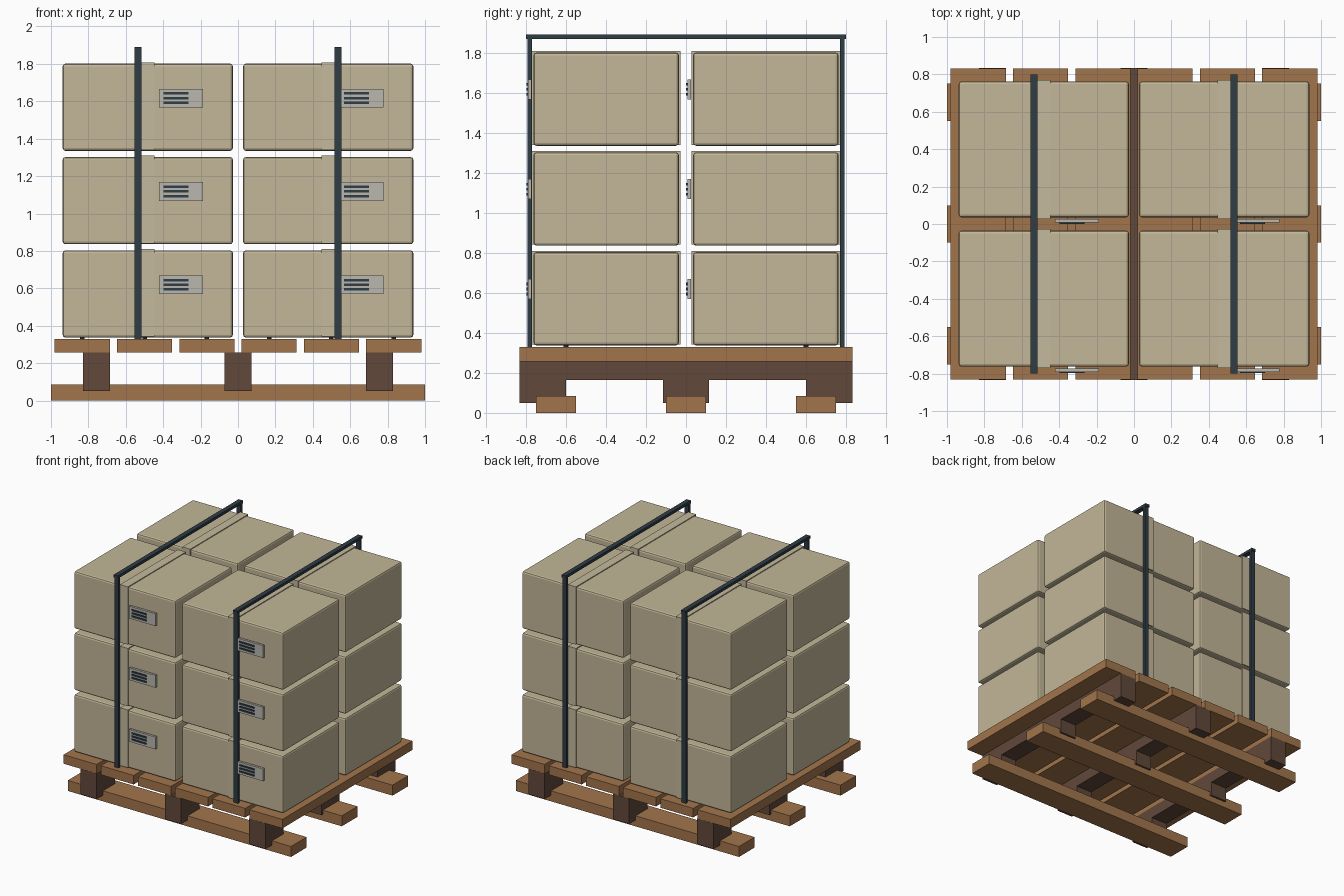
import bpy
import bmesh

cube = bpy.data.objects.get("Cube")
if cube:
    bpy.data.objects.remove(cube, do_unlink=True)


def material(name, rgb):
    """Flat material from 0-255 display values, stored as linear colour."""
    linear = [((c / 255 + 0.055) / 1.055) ** 2.4 for c in rgb] + [1.0]
    mat = bpy.data.materials.new(name)
    mat.use_nodes = True
    mat.diffuse_color = linear
    bsdf = next(n for n in mat.node_tree.nodes if n.type == "BSDF_PRINCIPLED")
    bsdf.inputs["Base Color"].default_value = linear
    return mat


CARDBOARD = material("cardboard", (195, 183, 152))
TAPE = material("packing tape", (197, 186, 157))
WOOD = material("light wood", (162, 117, 76))
DARK_WOOD = material("dark wood", (97, 72, 58))
STRAP = material("dark strap", (46, 60, 69))
LABEL = material("grey label", (186, 183, 174))


def add_object(name, bm, mat):
    mesh = bpy.data.meshes.new(name)
    bmesh.ops.recalc_face_normals(bm, faces=bm.faces)
    bm.to_mesh(mesh)
    bm.free()
    mesh.materials.append(mat)
    obj = bpy.data.objects.new(name, mesh)
    bpy.context.scene.collection.objects.link(obj)
    return obj


def block(name, x, y, z, mat, bevel=0):
    """Box spanning the (low, high) pairs x, y and z."""
    bm = bmesh.new()
    bmesh.ops.create_cube(bm, size=1)
    for v in bm.verts:
        for axis, (low, high) in enumerate((x, y, z)):
            v.co[axis] = high if v.co[axis] > 0 else low
    obj = add_object(name, bm, mat)
    if bevel:
        mod = obj.modifiers.new("soft edges", "BEVEL")
        mod.width = bevel
        mod.segments = 2
    return obj


def span(centre, size):
    return (centre - size / 2, centre + size / 2)


# Pallet: bottom runners
for y in (-0.65, 0, 0.65):
    block("bottom_board", (-1, 1), span(y, 0.2), (0, 0.085), WOOD)

# Pallet: notched stringers
LEG, TOP, NOTCH = 0.05, 0.257, 0.165
half = [(0.115, LEG), (0.115, NOTCH), (0.6, NOTCH), (0.6, LEG), (0.833, LEG), (0.833, TOP)]
outline = half + [(-y, z) for y, z in reversed(half)]
for x in (-0.757, 0, 0.757):
    bm = bmesh.new()
    face = bm.faces.new([bm.verts.new((x - 0.073, y, z)) for y, z in outline])
    side = bmesh.ops.extrude_face_region(bm, geom=[face])["geom"]
    bmesh.ops.translate(bm, vec=(0.146, 0, 0),
                        verts=[v for v in side if isinstance(v, bmesh.types.BMVert)])
    add_object("stringer", bm, DARK_WOOD)

# Pallet: deck boards with nail heads
for i in range(6):
    x = (i - 2.5) * 0.333
    block("deck_board", span(x, 0.295), (-0.832, 0.832), (TOP, 0.33), WOOD)
    for y in (-0.6, 0.6):
        bm = bmesh.new()
        bmesh.ops.create_cone(bm, cap_ends=True, segments=8, radius1=0.012,
                              radius2=0.012, depth=0.01)
        bmesh.ops.translate(bm, vec=(x, y, 0.333), verts=bm.verts)
        add_object("nail_head", bm, STRAP)

# Cartons with a tape band, a label and printed bars
for layer in range(3):
    z = 0.57 + layer * 0.499
    for x in (-0.4825, 0.4825):
        for y in (-0.399, 0.399):
            block("carton", span(x, 0.91), span(y, 0.726), span(z, 0.466), CARDBOARD, 0.014)
            block("tape_band", span(x, 0.07), span(y, 0.742), span(z + 0.006, 0.468), TAPE)
            front = y - 0.363
            lx, lz = x + 0.178, z + 0.049
            block("label", span(lx, 0.236), (front - 0.028, front - 0.01), span(lz, 0.1), LABEL)
            for row in (-1, 0, 1):
                block("label_bar", span(lx - 0.027, 0.132), (front - 0.035, front - 0.028),
                      span(lz + row * 0.025, 0.013), STRAP)

# Straps: two uprights and a top band each
for x in (-0.535, 0.535):
    for y in (-0.781, 0.781):
        block("strap_upright", span(x, 0.038), span(y, 0.022), (0.33, 1.87), STRAP)
    block("strap_top", span(x, 0.038), (-0.8, 0.8), (1.868, 1.89), STRAP)
